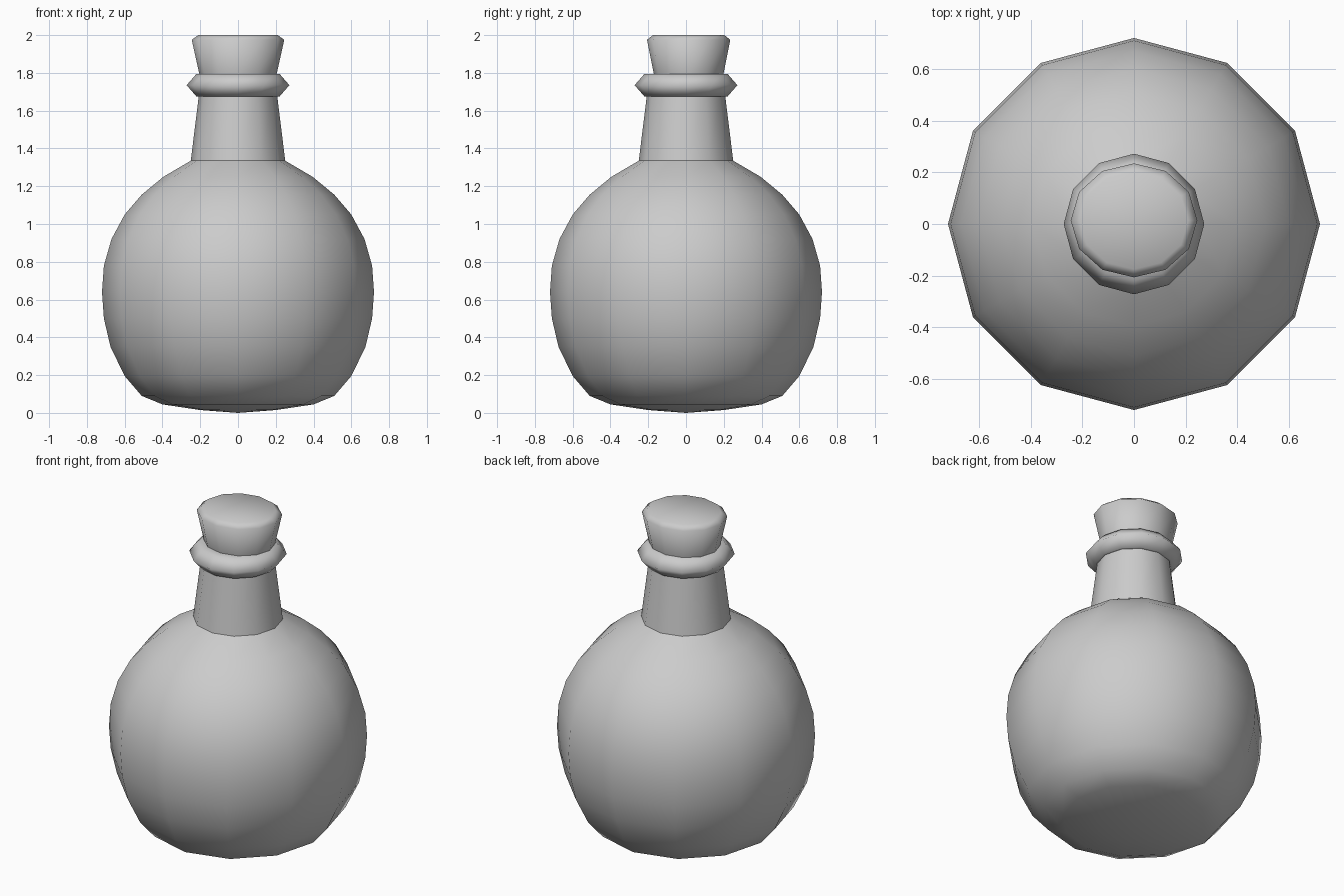
import bpy, bmesh, math

cube = bpy.data.objects.get("Cube")
if cube:
    bpy.data.objects.remove(cube, do_unlink=True)

SIDES = 12

grey = bpy.data.materials.new("plain_grey")
grey.use_nodes = True
GREY = (0.6, 0.6, 0.6, 1)
grey.diffuse_color = GREY
grey.node_tree.nodes["Principled BSDF"].inputs["Base Color"].default_value = GREY


def lathe(name, profile, y_scale=1.0, y_shift=0.0):
    """Turn a (radius, height) profile into a smooth twelve-sided part."""
    bm = bmesh.new()
    rings = []
    for r, z in profile:
        count = SIDES if r > 0 else 1
        angles = [2 * math.pi * i / SIDES for i in range(count)]
        rings.append([bm.verts.new((r * math.cos(a), r * math.sin(a) * y_scale + y_shift, z))
                      for a in angles])
    for low, high in zip(rings, rings[1:]):
        for i in range(SIDES):
            j = (i + 1) % SIDES
            corners = [low[i % len(low)], low[j % len(low)],
                       high[j % len(high)], high[i % len(high)]]
            bm.faces.new(list(dict.fromkeys(corners)))
    bmesh.ops.recalc_face_normals(bm, faces=bm.faces)
    for face in bm.faces:
        face.smooth = True
    mesh = bpy.data.meshes.new(name)
    bm.to_mesh(mesh)
    bm.free()
    mesh.materials.append(grey)
    obj = bpy.data.objects.new(name, mesh)
    bpy.context.collection.objects.link(obj)
    return obj


# Round body with a flattened, slightly bulging base
lathe("flask_body", [
    (0, 0), (0.2, 0.015), (0.4, 0.045), (0.51, 0.09), (0.6, 0.195),
    (0.675, 0.35), (0.71, 0.5), (0.72, 0.64), (0.71, 0.78), (0.67, 0.92),
    (0.6, 1.05), (0.51, 1.155), (0.395, 1.25), (0.25, 1.335)])

# Tapered neck
lathe("flask_neck", [(0.25, 1.335), (0.208, 1.675)])

# Flared lip, turned inward around the stopper
lathe("neck_lip", [(0.205, 1.675), (0.22, 1.675), (0.272, 1.735),
                   (0.22, 1.795), (0.17, 1.795)])

# Stopper, slightly oval and set off centre
lathe("cork_stopper", [(0, 1.72), (0.19, 1.72), (0.205, 1.795), (0.245, 1.975),
                       (0.21, 2.0), (0, 2.0)], y_scale=0.9, y_shift=0.014)
